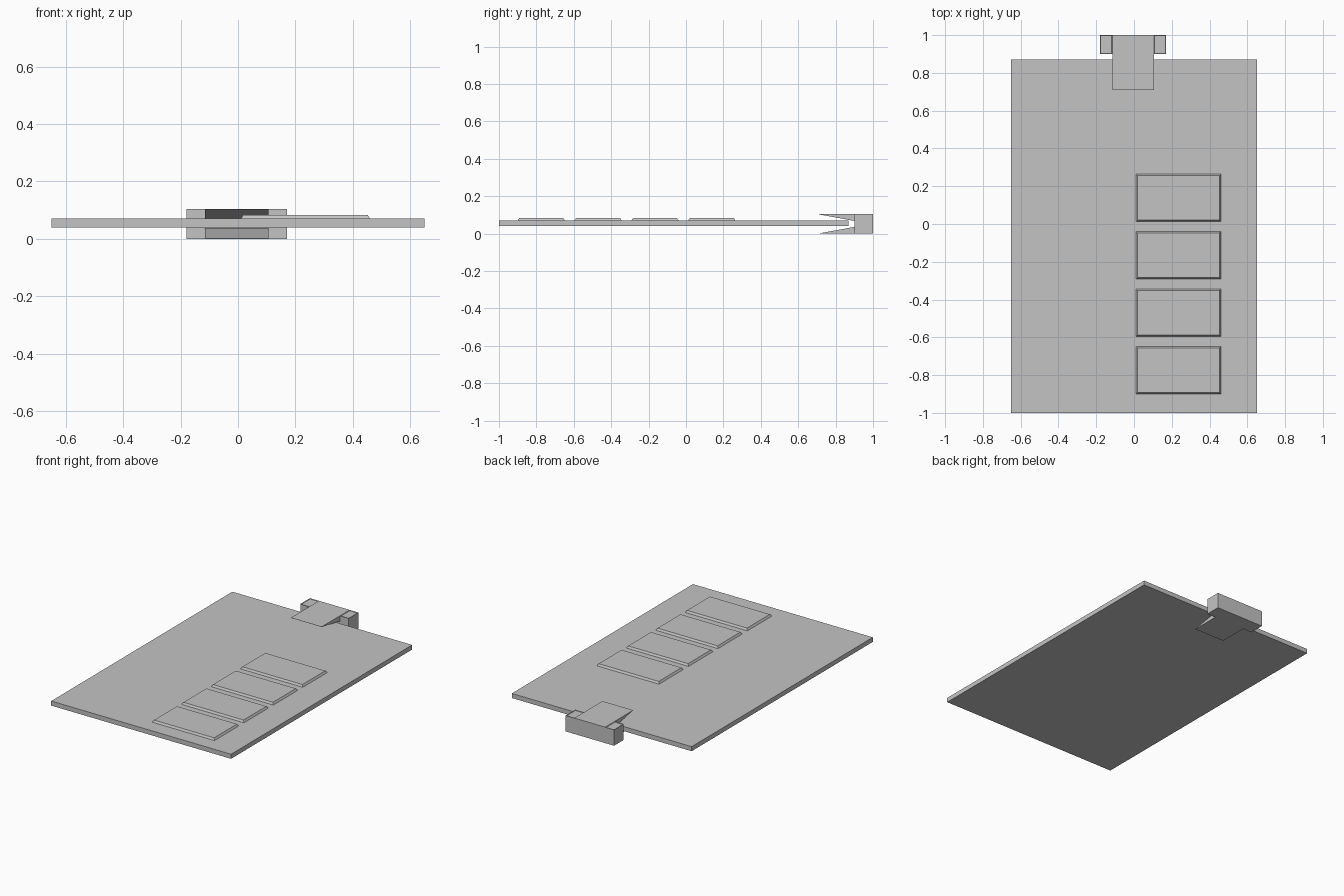
import bpy
import bmesh

cube = bpy.data.objects.get("Cube")
if cube:
    bpy.data.objects.remove(cube, do_unlink=True)

grey = bpy.data.materials.new("plain_grey")
grey.use_nodes = True
grey.diffuse_color = (0.55, 0.55, 0.55, 1)
grey.node_tree.nodes["Principled BSDF"].inputs["Base Color"].default_value = grey.diffuse_color


def finish(name, bm):
    bmesh.ops.recalc_face_normals(bm, faces=bm.faces)
    mesh = bpy.data.meshes.new(name)
    bm.to_mesh(mesh)
    bm.free()
    mesh.materials.append(grey)
    obj = bpy.data.objects.new(name, mesh)
    bpy.context.collection.objects.link(obj)
    return obj


def box(name, x, y, z, taper=0.0, recess=0.0):
    """Box from ranges; taper shrinks the top, recess sinks an inset top panel."""
    bm = bmesh.new()
    bmesh.ops.create_cube(bm, size=1)
    for v in bm.verts:
        top = v.co.z > 0
        t = taper if top else 0
        v.co = (x[1] - t if v.co.x > 0 else x[0] + t,
                y[1] - t if v.co.y > 0 else y[0] + t,
                z[1] if top else z[0])
    if recess:
        bm.normal_update()
        top_face = max(bm.faces, key=lambda f: f.calc_center_median().z)
        bmesh.ops.inset_region(bm, faces=[top_face], thickness=recess, depth=-recess)
    return finish(name, bm)


def prism(name, profile, x):
    """Extrude a y-z outline across the x range."""
    bm = bmesh.new()
    face = bm.faces.new([bm.verts.new((x[0], y, z)) for y, z in profile])
    ext = bmesh.ops.extrude_face_region(bm, geom=[face])["geom"]
    verts = [g for g in ext if isinstance(g, bmesh.types.BMVert)]
    bmesh.ops.translate(bm, verts=verts, vec=(x[1] - x[0], 0, 0))
    return finish(name, bm)


# Flat board
box("board", (-0.65, 0.65), (-1, 0.87), (0.04, 0.07))

# Row of four raised panels with sloped rims
for i in range(4):
    y = -0.9 + i * 0.304
    box(f"raised_panel_{i + 1}", (0.01, 0.46), (y, y + 0.252), (0.07, 0.083), taper=0.008)

# Clip: spine with two wedge jaws gripping the board edge
HEIGHT = 0.104
jaw = [(0.9, 0.068), (0.71, HEIGHT - 0.001), (0.71, HEIGHT), (1, HEIGHT)]
outline = jaw + [(y, HEIGHT - z) for y, z in reversed(jaw)]
prism("clip_jaws", outline, (-0.115, 0.107))

# Clip ears on both sides of the spine
box("clip_ear_right", (-0.18, -0.115), (0.9, 1), (0, HEIGHT), recess=0.004)
box("clip_ear_left", (0.107, 0.17), (0.9, 1), (0, HEIGHT), recess=0.004)
